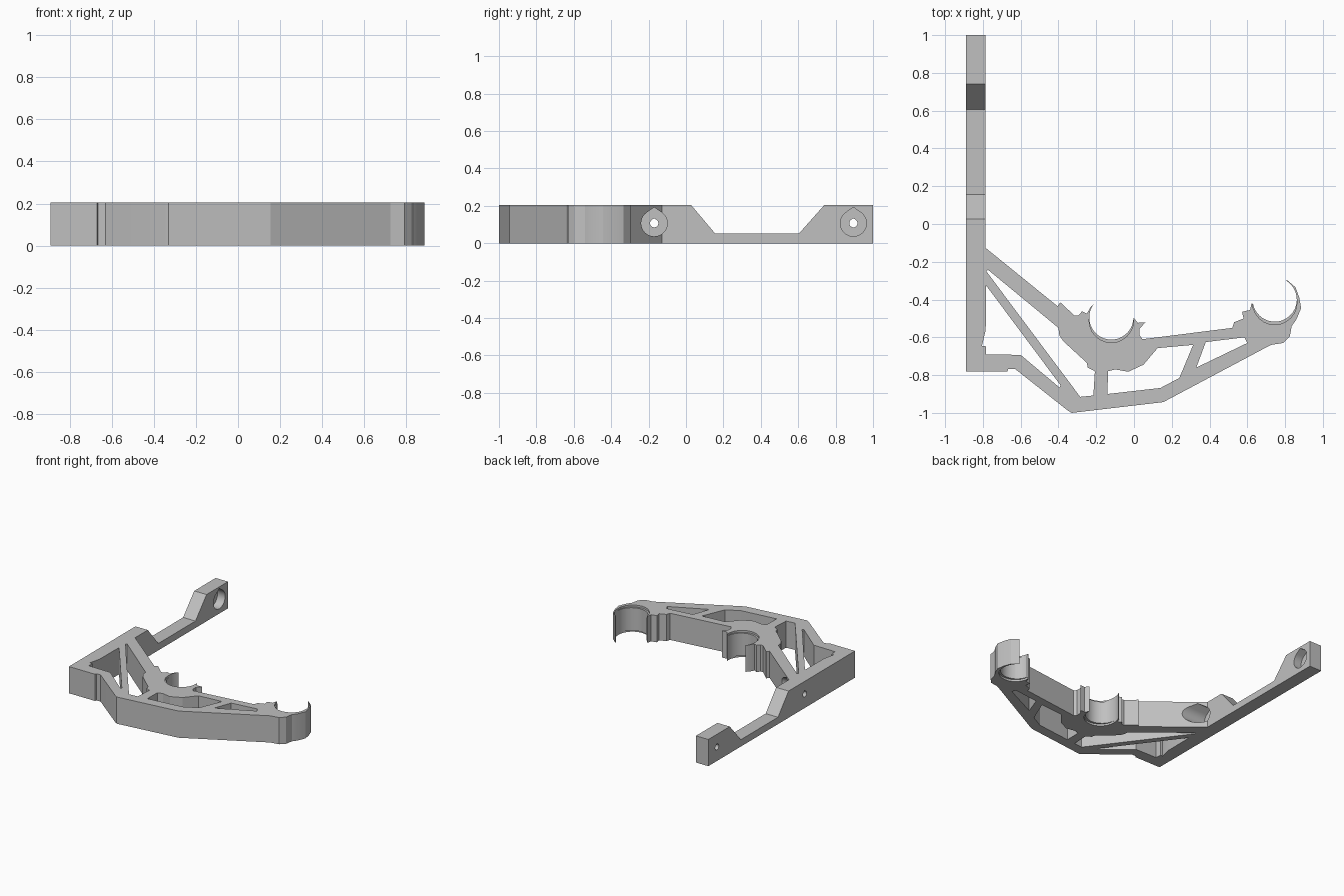
import bpy, bmesh
from math import sin, cos, radians
from mathutils import Vector

if "Cube" in bpy.data.objects:
    bpy.data.objects.remove(bpy.data.objects["Cube"])

HEIGHT = 0.205
CLIP_RADIUS = 0.117
END_CLIP = (0.745, -0.40)
MID_CLIP = (-0.12, -0.495)

grey = bpy.data.materials.new("plain grey")
grey.use_nodes = True
grey.diffuse_color = (0.53, 0.53, 0.53, 1)
grey.node_tree.nodes["Principled BSDF"].inputs["Base Color"].default_value = grey.diffuse_color


def arc(centre, radius, start, end, steps=26):
    """Points along a circular arc, angles in degrees."""
    angles = [radians(start + (end - start) * i / steps) for i in range(steps + 1)]
    return [(centre[0] + radius * cos(a), centre[1] + radius * sin(a)) for a in angles]


def prism(name, loops, low, high, along_x=False):
    """Fill closed loops (outline first, then holes) and extrude them along z or x."""
    bm = bmesh.new()
    for loop in loops:
        verts = [bm.verts.new((a, b, low)) for a, b in loop]
        for i, v in enumerate(verts):
            bm.edges.new((verts[i - 1], v))
    bmesh.ops.triangle_fill(bm, use_beauty=True, edges=bm.edges[:], normal=(0, 0, 1))
    made = bmesh.ops.extrude_face_region(bm, geom=bm.faces[:])["geom"]
    top = [g for g in made if isinstance(g, bmesh.types.BMVert)]
    bmesh.ops.translate(bm, verts=top, vec=(0, 0, high - low))
    if along_x:
        for v in bm.verts:
            v.co = Vector((v.co.z, v.co.x, v.co.y))
    bmesh.ops.recalc_face_normals(bm, faces=bm.faces[:])
    mesh = bpy.data.meshes.new(name)
    bm.to_mesh(mesh)
    bm.free()
    mesh.materials.append(grey)
    obj = bpy.data.objects.new(name, mesh)
    bpy.context.collection.objects.link(obj)
    return obj


def cut(body, cutter):
    """Subtract a cutter from the body, then remove the cutter."""
    cutter.hide_render = True
    mod = body.modifiers.new("cut", "BOOLEAN")
    mod.operation = "DIFFERENCE"
    mod.solver = "EXACT"
    mod.object = cutter
    bpy.context.view_layer.objects.active = body
    bpy.ops.object.modifier_apply(modifier=mod.name)
    bpy.data.objects.remove(cutter)


def teardrop(y, z, radius):
    """Round hole with a peaked roof."""
    return arc((y, z), radius, 125, 415) + [(y, z + radius * 1.22)]


# Outline: rail foot, faceted underside, end clip, arm top, middle clip, strut, rail
outline = [(-.89, -.78), (-.67, -.78), (-.665, -.767), (-.63, -.767), (-.35, -.988),
           (-.33, -1), (.155, -.943), (.725, -.64), (.79, -.63), (.825, -.595),
           (.835, -.54), (.86, -.505), (.885, -.445), (.875, -.39), (.855, -.335), (.81, -.297)]
outline += arc(END_CLIP, CLIP_RADIUS, 59, -168)
outline += [(.622, -.42), (.615, -.455), (.572, -.465), (.58, -.5), (.53, -.52), (.52, -.55),
            (.045, -.61), (.03, -.59), (.03, -.555), (.06, -.52), (.02, -.523)]
outline += arc(MID_CLIP, CLIP_RADIUS, 0, -220)
outline += [(-.23, -.44), (-.25, -.475), (-.275, -.462), (-.295, -.485), (-.315, -.485),
            (-.39, -.415), (-.405, -.435), (-.785, -.127), (-.785, 1), (-.89, 1)]

# Truss windows
strut_window = [(-.772, -.243), (-.4, -.55), (-.395, -.59), (-.375, -.62), (-.25, -.735),
                (-.245, -.76), (-.207, -.78), (-.215, -.908), (-.285, -.915), (-.782, -.25)]
corner_window = [(-.783, -.325), (-.388, -.855), (-.395, -.865), (-.6, -.693), (-.783, -.69),
                 (-.785, -.645), (-.805, -.645), (-.785, -.56)]
middle_window = [(-.138, -.78), (-.1, -.77), (-.03, -.782), (.05, -.745), (.125, -.657),
                 (.313, -.64), (.24, -.815), (.14, -.868), (-.14, -.9)]
end_window = [(.38, -.625), (.585, -.6), (.6, -.63), (.33, -.76)]

bracket = prism("bracket", [outline, strut_window, corner_window, middle_window, end_window],
                0, HEIGHT)

# Lowered middle of the rail
dip = [(.155, .053), (.605, .053), (.74, HEIGHT), (.74, .3), (.027, .3), (.027, HEIGHT)]
cut(bracket, prism("rail_dip", [dip], -1, -.7, True))

# Screw holes with deep teardrop recesses on the inner side of the rail
for y in (-.17, .895):
    cut(bracket, prism("screw_recess", [teardrop(y, .107, .07)], -.85, -.55, True))
    cut(bracket, prism("screw_hole", [teardrop(y, .107, .022)], -1, -.8, True))

# Shallow relief at the top and bottom rims of both clips
for x, y in (END_CLIP, MID_CLIP):
    ring = arc((x, y - .015), CLIP_RADIUS + .001, 0, 345, 23)
    cut(bracket, prism("upper_relief", [ring], HEIGHT - .015, .3))
    cut(bracket, prism("lower_relief", [ring], -.1, .015))

bpy.ops.object.select_all(action="DESELECT")
bracket.select_set(True)
bpy.context.view_layer.objects.active = bracket
bpy.ops.object.shade_smooth_by_angle(angle=radians(16))
